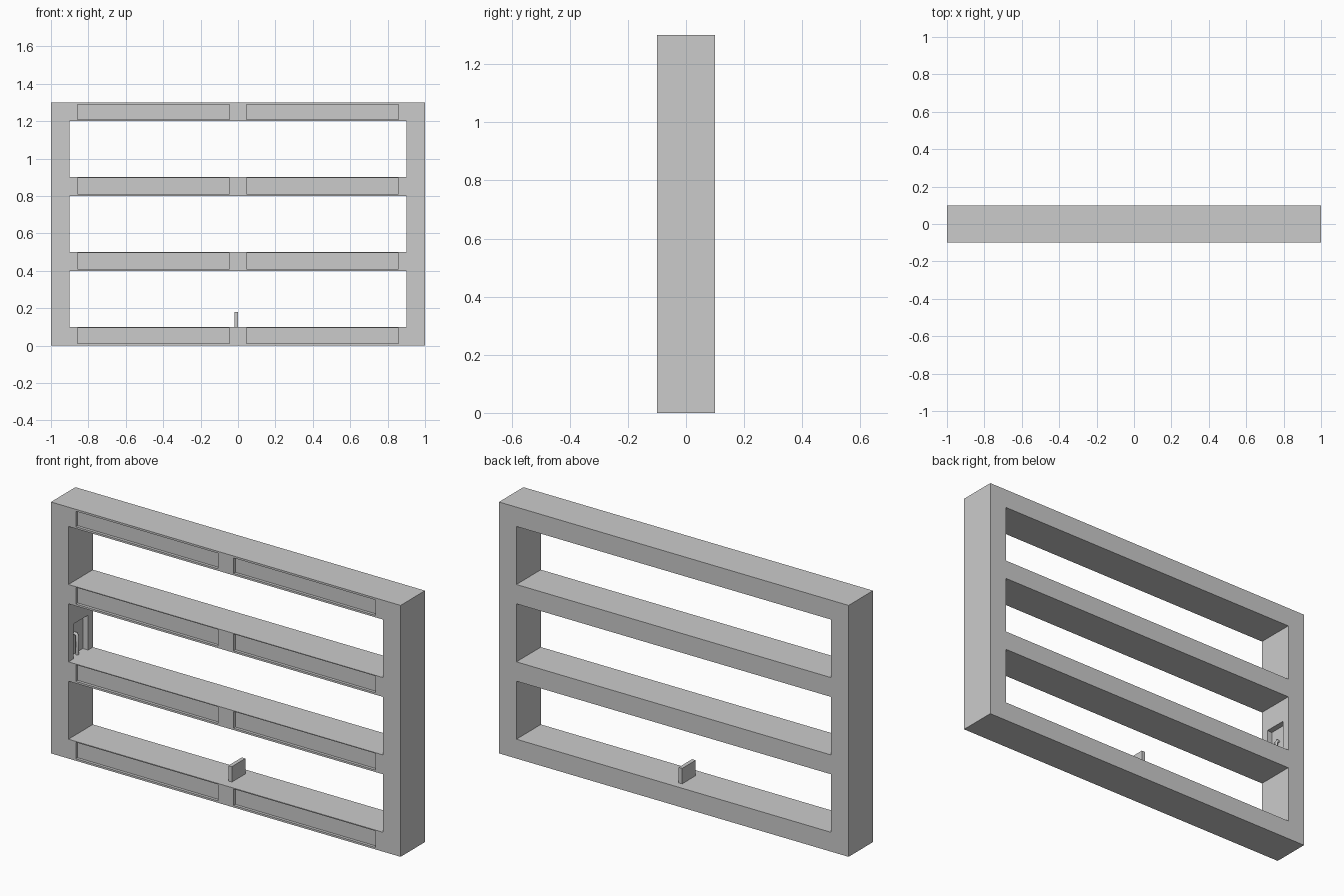
import bpy

if "Cube" in bpy.data.objects:
    bpy.data.objects.remove(bpy.data.objects["Cube"])


def box(name, x, y, z):
    """Box from (min, max) ranges."""
    bpy.ops.mesh.primitive_cube_add(
        size=1, location=[(r[0] + r[1]) / 2 for r in (x, y, z)])
    ob = bpy.context.object
    ob.name = name
    ob.scale = [r[1] - r[0] for r in (x, y, z)]
    bpy.ops.object.transform_apply(location=True, rotation=False, scale=True)
    return ob


def cut(target, x, y, z):
    """Subtract a box from the target."""
    cutter = box("cutter", x, y, z)
    cutter.hide_render = True
    bpy.context.view_layer.objects.active = target
    mod = target.modifiers.new("cut", 'BOOLEAN')
    mod.operation = 'DIFFERENCE'
    mod.solver = 'EXACT'
    mod.object = cutter
    bpy.ops.object.modifier_apply(modifier=mod.name)
    bpy.data.objects.remove(cutter)


# Shelf frame with three open bays
frame = box("shelf_frame", (-1, 1), (-0.1, 0.1), (0, 1.3))
for z in (0.1, 0.5, 0.9):
    cut(frame, (-0.9, 0.9), (-0.2, 0.2), (z, z + 0.3))

# Shallow recessed panels on the front of each rail
for lo, hi in ((0.01, 0.095), (0.41, 0.496), (0.81, 0.896), (1.21, 1.29)):
    for x in ((-0.858, -0.045), (0.045, 0.858)):
        cut(frame, x, (-0.2, -0.085), (lo, hi))

# Socket recess inside the left post, middle bay
cut(frame, (-0.93, -0.85), (-0.06, 0.06), (0.5, 0.68))

# Small upright divider on the bottom shelf
box("divider", (-0.02, 0.0), (-0.05, 0.06), (0.1, 0.18))

# Cable: leaves the recess, drops through the shelf, exits the side
curve = bpy.data.curves.new("cable", 'CURVE')
curve.dimensions = '3D'
curve.bevel_depth = 0.008
curve.bevel_resolution = 2
curve.use_fill_caps = True
path = [(-0.935, 0.605), (-0.92, 0.605), (-0.914, 0.595), (-0.914, 0.47),
        (-0.92, 0.455), (-0.935, 0.45), (-1.001, 0.45)]
spline = curve.splines.new('POLY')
spline.points.add(len(path) - 1)
for p, (x, z) in zip(spline.points, path):
    p.co = (x, -0.008, z, 1)
cable = bpy.data.objects.new("cable", curve)
bpy.context.collection.objects.link(cable)
